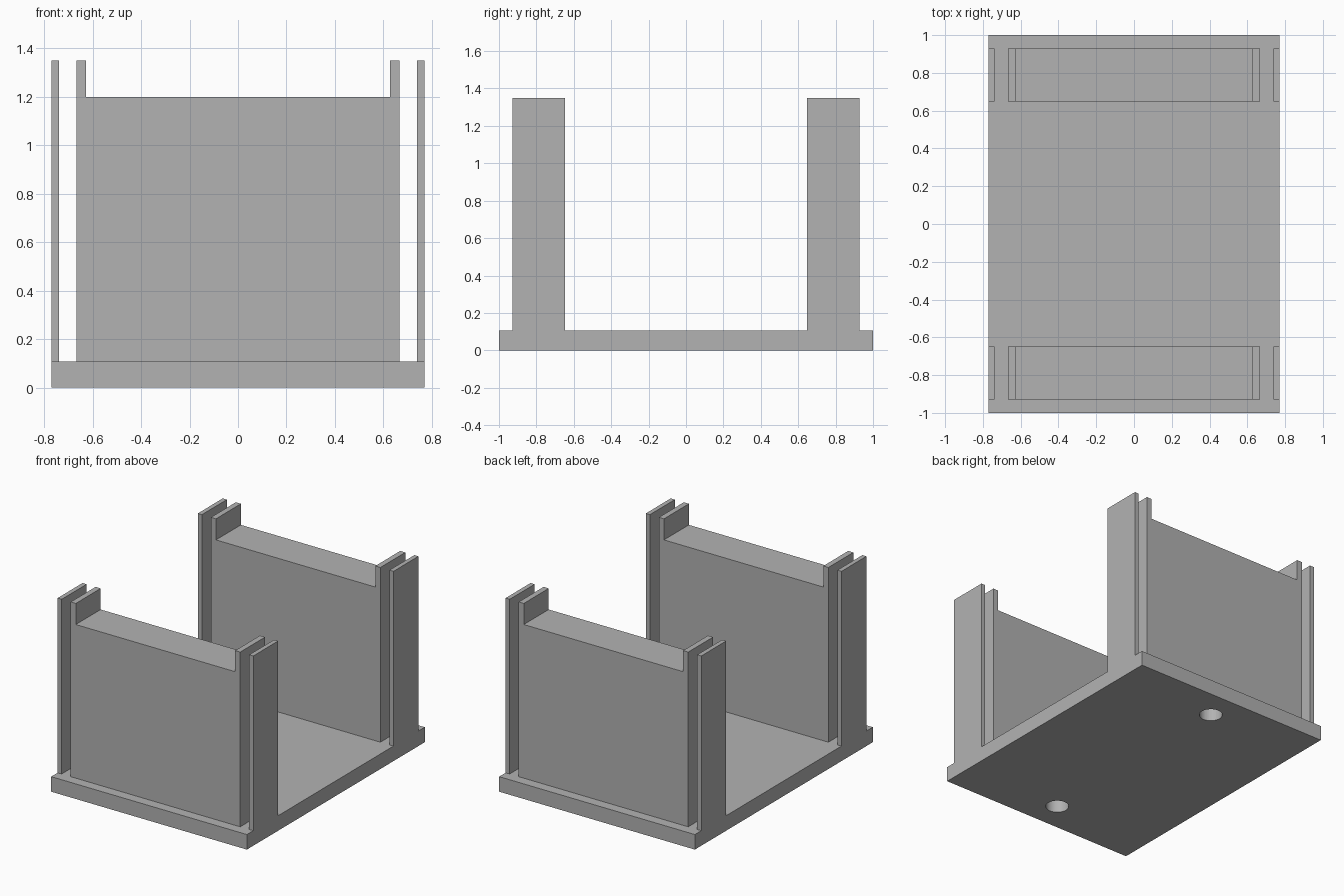
import bpy
import bmesh
from math import radians
from mathutils import Matrix

default = bpy.data.objects.get("Cube")
if default:
    bpy.data.objects.remove(default, do_unlink=True)

# Main dimensions
HALF_X, HALF_Y = 0.77, 1.0
BASE_TOP, RIM_TOP, PANEL_TOP = 0.107, 1.35, 1.2
POST_IN, RIM_OUT, RIM_IN = 0.738, 0.667, 0.627
WALL_Y, WALL_DEPTH = 0.788, 0.28
HOLE_R, HOLE_TOP = 0.076, 0.5

grey = bpy.data.materials.new("plain grey")
grey.use_nodes = True
colour = (0.448, 0.448, 0.448, 1.0)
grey.diffuse_color = colour
grey.node_tree.nodes["Principled BSDF"].inputs["Base Color"].default_value = colour


def extrude_profile(name, profile, y, depth):
    """Extrude an x-z outline along y, centred on the given y."""
    bm = bmesh.new()
    face = bm.faces.new([bm.verts.new((x, y - depth / 2, z)) for x, z in profile])
    moved = bmesh.ops.extrude_face_region(bm, geom=[face])["geom"]
    verts = [g for g in moved if isinstance(g, bmesh.types.BMVert)]
    bmesh.ops.translate(bm, verts=verts, vec=(0, depth, 0))
    bmesh.ops.recalc_face_normals(bm, faces=bm.faces)
    return finish(name, bm)


def finish(name, bm):
    mesh = bpy.data.meshes.new(name)
    bm.to_mesh(mesh)
    bm.free()
    mesh.materials.append(grey)
    obj = bpy.data.objects.new(name, mesh)
    bpy.context.collection.objects.link(obj)
    return obj


def box_profile(x0, x1, z0, z1):
    return [(x0, z0), (x1, z0), (x1, z1), (x0, z1)]


def drill(obj, cutter):
    """Cut a round hole and keep its rim sharp."""
    mod = obj.modifiers.new("hole", "BOOLEAN")
    mod.operation = "DIFFERENCE"
    mod.solver = "EXACT"
    mod.object = cutter
    bpy.ops.object.select_all(action="DESELECT")
    obj.select_set(True)
    bpy.context.view_layer.objects.active = obj
    bpy.ops.object.modifier_apply(modifier=mod.name)
    bpy.ops.object.shade_smooth_by_angle(angle=radians(30))


# Base plate
base = extrude_profile("base_plate", box_profile(-HALF_X, HALF_X, 0, BASE_TOP), 0, 2 * HALF_Y)

# Raised-end panel outline
panel_profile = [
    (-RIM_OUT, BASE_TOP), (RIM_OUT, BASE_TOP), (RIM_OUT, RIM_TOP), (RIM_IN, RIM_TOP),
    (RIM_IN, PANEL_TOP), (-RIM_IN, PANEL_TOP), (-RIM_IN, RIM_TOP), (-RIM_OUT, RIM_TOP),
]

for end, sy in (("front", -1), ("back", 1)):
    y = sy * WALL_Y

    # Thick panel and the thin posts beside it
    panel = extrude_profile(end + "_panel", panel_profile, y, WALL_DEPTH)
    for side, sx in (("right", -1), ("left", 1)):
        outline = box_profile(sx * POST_IN, sx * HALF_X, BASE_TOP, RIM_TOP)
        extrude_profile(f"{end}_{side}_post", outline, y, WALL_DEPTH)

    # Blind screw hole from below
    bm = bmesh.new()
    length = HOLE_TOP + 0.1
    bmesh.ops.create_cone(bm, cap_ends=True, segments=48, radius1=HOLE_R, radius2=HOLE_R,
                          depth=length, matrix=Matrix.Translation((0, y, length / 2 - 0.1)))
    cutter = finish(end + "_hole_cutter", bm)
    cutter.hide_render = True
    drill(base, cutter)
    drill(panel, cutter)
    bpy.data.objects.remove(cutter, do_unlink=True)
